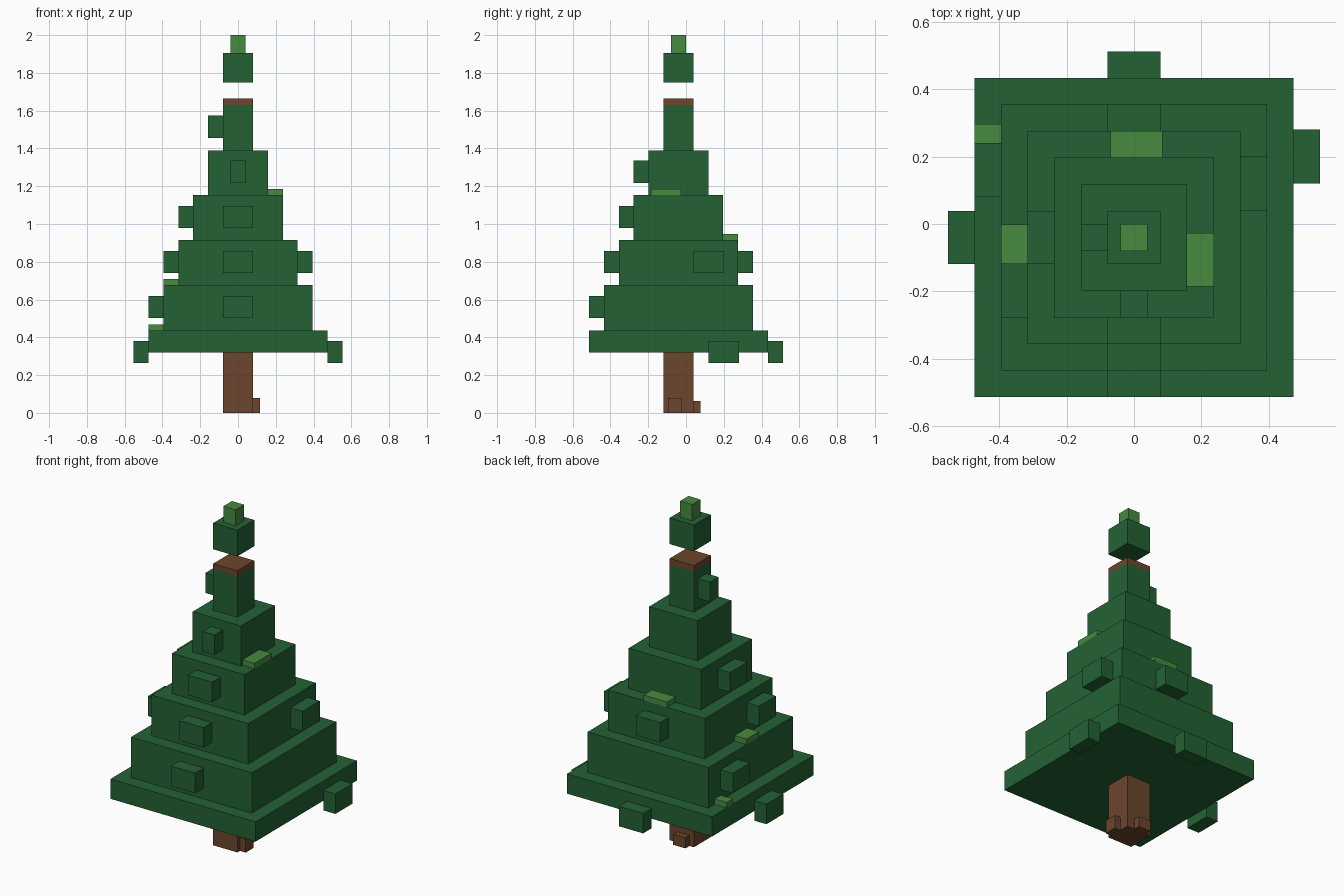
import bpy
import bmesh
from mathutils import Vector

# Remove the default cube
if "Cube" in bpy.data.objects:
    bpy.data.objects.remove(bpy.data.objects["Cube"], do_unlink=True)


def material(name, rgb):
    mat = bpy.data.materials.new(name)
    mat.use_nodes = True
    mat.diffuse_color = (*rgb, 1)
    mat.node_tree.nodes["Principled BSDF"].inputs["Base Color"].default_value = (*rgb, 1)
    return mat


GREEN = material("dark_green", (0.017, 0.122, 0.034))
LIGHT = material("light_green", (0.061, 0.254, 0.051))
BROWN = material("bark_brown", (0.147, 0.061, 0.026))

U = 0.079    # one block
MID = -0.04  # y of the trunk axis


def box(name, mat, xs, ys, zs):
    """Flat-faced block between pairs of limits on each axis."""
    low, high = (Vector(c) for c in zip(xs, ys, zs))
    bm = bmesh.new()
    bmesh.ops.create_cube(bm, size=1)
    bmesh.ops.scale(bm, vec=high - low, verts=bm.verts)
    bmesh.ops.translate(bm, vec=(low + high) / 2, verts=bm.verts)
    mesh = bpy.data.meshes.new(name)
    bm.to_mesh(mesh)
    bm.free()
    mesh.materials.append(mat)
    obj = bpy.data.objects.new(name, mesh)
    bpy.context.collection.objects.link(obj)
    return obj


def square(name, mat, half, z0, z1):
    """Square block centred on the trunk axis."""
    return box(name, mat, (-half, half), (MID - half, MID + half), (z0, z1))


def side_block(name, mat, side, tier, start, end, z0, z1, depth=U):
    """Block standing out from one side of a tier; start and end run along that side."""
    half = tier * U
    axis, sign = side[1], 1 if side[0] == "+" else -1
    centre = 0 if axis == "x" else MID
    out = sorted((centre + sign * half, centre + sign * (half + depth)))
    xs, ys = (out, (start, end)) if axis == "x" else ((start, end), out)
    return box(name, mat, xs, ys, (z0, z1))


# Trunk, its exposed top and the roots
square("trunk", BROWN, U, 0, 0.32)
square("trunk_top", BROWN, U, 1.63, 1.665)
side_block("root_left", BROWN, "+x", 1, -0.095, -0.02, 0, 0.08, 0.038)
side_block("root_back", BROWN, "+y", 1, -0.05, 0.03, 0, 0.063, 0.038)

# Foliage tiers, from wide to narrow
levels = [0.32, 0.437, 0.676, 0.915, 1.153, 1.39, 1.63]
for i in range(6):
    square(f"foliage_tier_{i + 1}", GREEN, (6 - i) * U, levels[i], levels[i + 1])

# Floating crown and its tip
square("crown", GREEN, U, 1.75, 1.905)
square("crown_tip", LIGHT, U / 2, 1.905, 2.0)

# Branch stubs: side, tier width in blocks, limits along the side
stubs = [
    ("-y", 5, -U, U), ("-y", 4, -U, U), ("-y", 3, -U, U), ("-y", 2, -U / 2, U / 2),
    ("-x", 6, MID - U, MID + U), ("-x", 5, 0.08, 0.24), ("-x", 4, -0.277, -0.118),
    ("-x", 3, MID - U, MID + U), ("-x", 1, -U, 0),
    ("+x", 6, 0.12, 0.28), ("+x", 4, 0.04, 0.2),
    ("+y", 6, -U, U), ("+y", 4, -U, U),
]
SIDES = {"-y": "front", "+y": "back", "+x": "left", "-x": "right"}
for side, tier, start, end in stubs:
    z = 0.263 + (6 - tier) * 0.2385
    side_block(f"branch_{SIDES[side]}_{tier}", GREEN, side, tier, start, end, z, z + 0.118)

# Pale patches of growth lying on the steps
patches = [
    ("-x", 5, 0.24, 0.297), ("-x", 4, -0.118, -0.002),
    ("+x", 2, -0.185, -0.027), ("+y", 3, -0.07, 0.085),
]
for side, tier, start, end in patches:
    z = levels[6 - tier]
    side_block(f"moss_{SIDES[side]}_{tier}", LIGHT, side, tier, start, end, z, z + 0.032)
